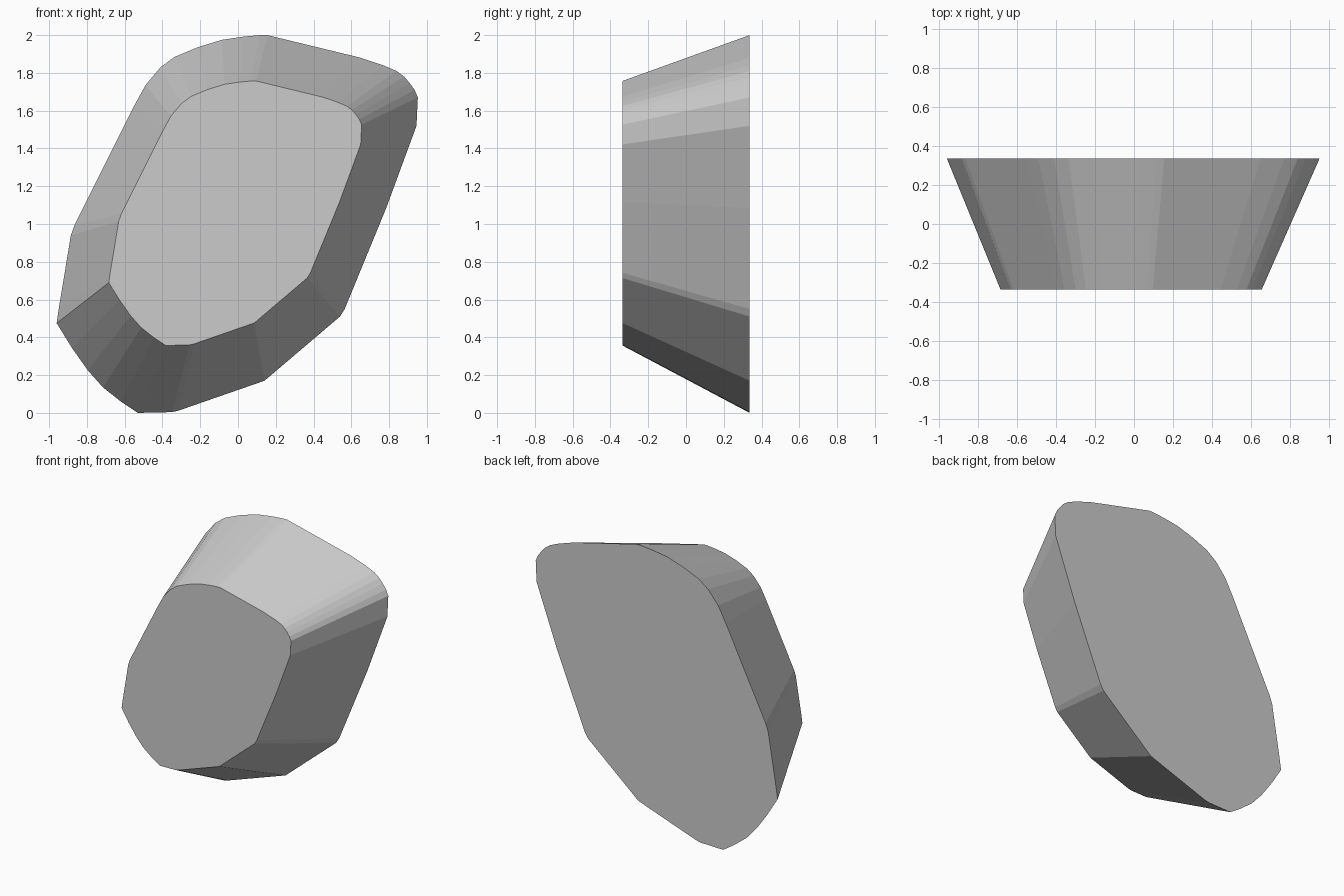
import bpy, bmesh

if "Cube" in bpy.data.objects:
    bpy.data.objects.remove(bpy.data.objects["Cube"])

# Outline of the wide back face (x, z), clockwise from the top
OUTLINE = [
    (0.155, 2.0), (0.65, 1.88), (0.77, 1.84), (0.84, 1.81), (0.88, 1.78),
    (0.91, 1.745), (0.935, 1.71), (0.952, 1.67), (0.945, 1.52), (0.785, 1.085),
    (0.565, 0.55), (0.54, 0.51), (0.14, 0.17), (-0.315, 0.012), (-0.35, 0.004),
    (-0.53, 0.0), (-0.62, 0.06), (-0.715, 0.135), (-0.795, 0.225), (-0.88, 0.345),
    (-0.96, 0.475), (-0.95, 0.545), (-0.885, 0.94), (-0.865, 0.995),
    (-0.55, 1.625), (-0.49, 1.735), (-0.41, 1.83), (-0.335, 1.885),
    (-0.215, 1.935), (-0.085, 1.975), (0.03, 1.992), (0.115, 2.0),
]
HALF_DEPTH = 0.337
TAPER = 0.7             # size of the front face relative to the back
SHIFT = (-0.012, 0.357)  # offset of the front face after scaling

stone_grey = bpy.data.materials.new("stone grey")
stone_grey.diffuse_color = (0.6, 0.6, 0.6, 1)
stone_grey.use_nodes = True
stone_grey.node_tree.nodes["Principled BSDF"].inputs["Base Color"].default_value = stone_grey.diffuse_color

# Tapered block: back and front caps joined by a ring of flat sides
bm = bmesh.new()
back = [bm.verts.new((x, HALF_DEPTH, z)) for x, z in OUTLINE]
front = [bm.verts.new((x * TAPER + SHIFT[0], -HALF_DEPTH, z * TAPER + SHIFT[1]))
         for x, z in OUTLINE]
bm.faces.new(back)
bm.faces.new(front)
for i in range(len(back)):
    j = (i + 1) % len(back)
    bm.faces.new((back[i], back[j], front[j], front[i]))
bmesh.ops.recalc_face_normals(bm, faces=bm.faces)

mesh = bpy.data.meshes.new("tapered_stone")
bm.to_mesh(mesh)
bm.free()
mesh.materials.append(stone_grey)
bpy.context.collection.objects.link(bpy.data.objects.new("tapered_stone", mesh))
